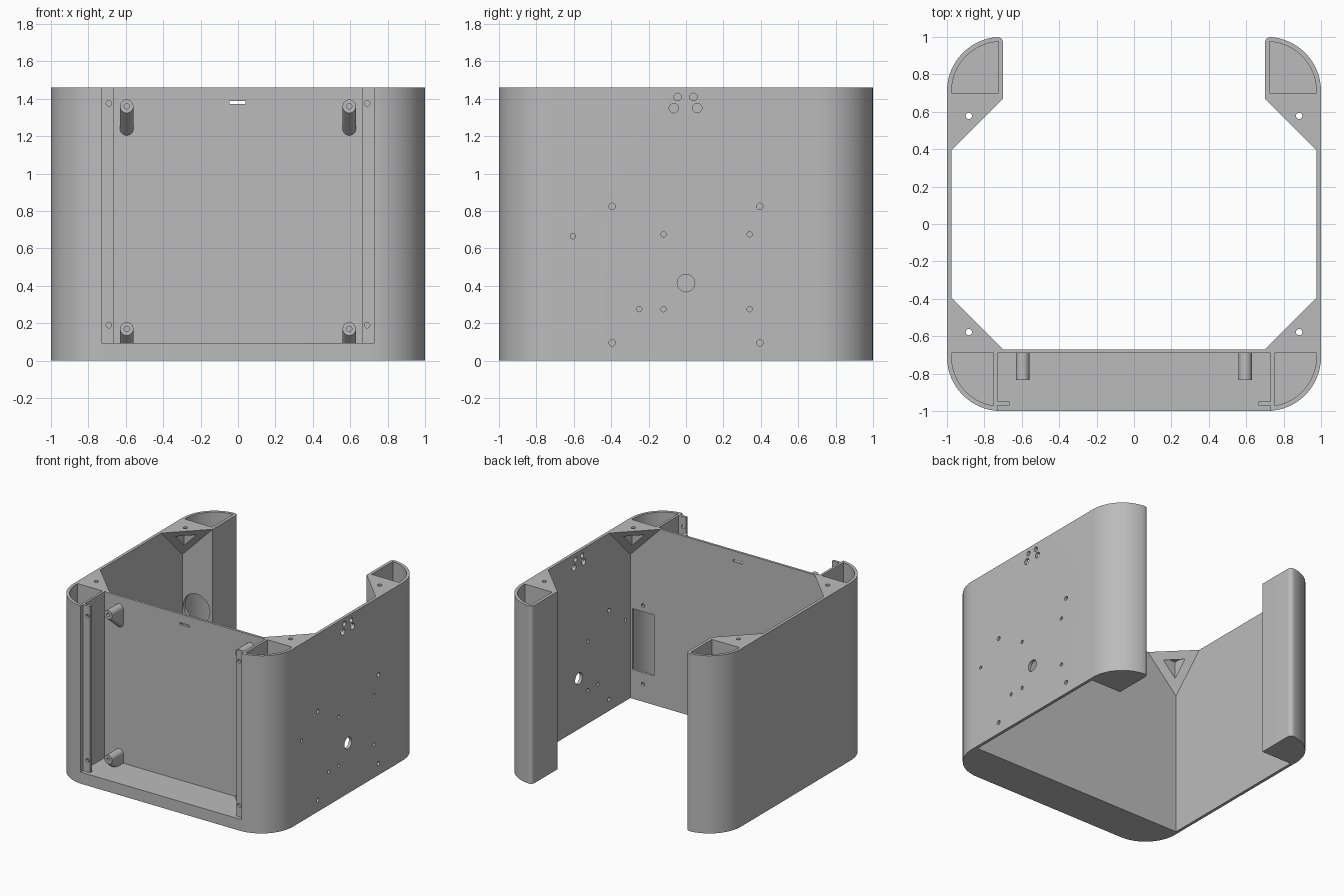
import bpy, bmesh, math
from mathutils import Matrix, Vector

if "Cube" in bpy.data.objects:
    bpy.data.objects.remove(bpy.data.objects["Cube"])

H = 1.46
grey = bpy.data.materials.new("plain grey")
grey.diffuse_color = (0.5, 0.5, 0.5, 1)
grey.use_nodes = True
grey.node_tree.nodes["Principled BSDF"].inputs["Base Color"].default_value = grey.diffuse_color


def arc(cx, cy, r, a0, a1, n=16):
    return [(cx + r * math.cos(math.radians(a0 + (a1 - a0) * i / n)),
             cy + r * math.sin(math.radians(a0 + (a1 - a0) * i / n))) for i in range(n + 1)]


def make(name, bm):
    bmesh.ops.recalc_face_normals(bm, faces=bm.faces)
    me = bpy.data.meshes.new(name)
    bm.to_mesh(me)
    bm.free()
    ob = bpy.data.objects.new(name, me)
    bpy.context.collection.objects.link(ob)
    me.materials.append(grey)
    return ob


def prism(name, pts, z0, z1):
    bm = bmesh.new()
    f = bm.faces.new([bm.verts.new((x, y, z0)) for x, y in pts])
    g = bmesh.ops.extrude_face_region(bm, geom=[f])["geom"]
    bmesh.ops.translate(bm, vec=(0, 0, z1 - z0),
                        verts=[v for v in g if isinstance(v, bmesh.types.BMVert)])
    return make(name, bm)


def box(name, x0, x1, y0, y1, z0, z1):
    return prism(name, [(x0, y0), (x1, y0), (x1, y1), (x0, y1)], z0, z1)


def rod(name, center, r, depth, axis):
    bm = bmesh.new()
    rot = Vector((0, 0, 1)).rotation_difference(Vector(axis)).to_matrix().to_4x4()
    bmesh.ops.create_cone(bm, cap_ends=True, segments=24, radius1=r, radius2=r, depth=depth,
                          matrix=Matrix.Translation(center) @ rot)
    return make(name, bm)


def hull(name, pts):
    bm = bmesh.new()
    for p in pts:
        bm.verts.new(p)
    r = bmesh.ops.convex_hull(bm, input=bm.verts)
    junk = set(r["geom_interior"]) | set(r["geom_unused"])
    bmesh.ops.delete(bm, geom=[v for v in junk if isinstance(v, bmesh.types.BMVert)])
    return make(name, bm)


def cut(ob, cutter):
    m = ob.modifiers.new("cut", 'BOOLEAN')
    m.operation, m.solver, m.object = 'DIFFERENCE', 'EXACT', cutter
    with bpy.context.temp_override(object=ob, active_object=ob, selected_objects=[ob]):
        bpy.ops.object.modifier_apply(modifier=m.name)
    bpy.data.objects.remove(cutter)


def flip(pts, s):
    return [(s * x, y) for x, y in pts]


# Shell: C-shaped outline with rounded corners, mirrored about x = 0
half = arc(.71, -.71, .29, -90, 0) + arc(.71, .71, .29, 0, 86) + arc(.73, .969, .03, 95, 180, 6)
half += [(.70, .67), (.975, .67), (.975, -.67)]
shell = prism("shell", half + flip(half[::-1], -1), 0, H)

# Front bay, open at the front and top
cut(shell, box("bay_cutter", -.73, .73, -1.2, -.69, .095, 2))

# Hollow corner columns
front_pocket = [(.75, -.69), (.975, -.69)] + arc(.71, -.71, .265, 0, -81.3)
rear_pocket = [(.725, .70), (.975, .70)] + arc(.71, .71, .265, 0, 86.7)
for s in (1, -1):
    for pocket in (front_pocket, rear_pocket):
        cut(shell, prism("pocket_cutter", flip(pocket, s), .03, 2))

# Holes in the right wall: y, z, radius
for y, z, r in [(-.045, 1.41, .02), (.04, 1.41, .02), (-.065, 1.35, .025), (.06, 1.35, .025),
                (-.395, .825, .017), (.395, .825, .017), (-.395, .095, .017), (.395, .095, .017),
                (-.605, .665, .014), (-.12, .675, .014), (.34, .675, .014), (0, .415, .047),
                (-.25, .275, .014), (-.12, .275, .014), (.34, .275, .014)]:
    cut(shell, rod("hole_cutter", (1, y, z), r, .1, (1, 0, 0)))

# Socket opening with its screw holes, cable hole, and slot in the front plate
cut(shell, box("socket_cutter", .76, .955, -.75, -.6, .24, .74))
for z in (.145, .79):
    cut(shell, rod("hole_cutter", (.86, -.68, z), .015, .1, (0, 1, 0)))
cut(shell, rod("cable_cutter", (-.845, .68, .77), .12, .1, (0, 1, 0)))
cut(shell, box("slot_cutter", -.045, .04, -.75, -.6, 1.372, 1.388))
parts = [shell]

for sx, side in ((1, "right"), (-1, "left")):
    # Top gussets: tapered into the corner, hollow below, screw hole through the top
    for sy, end in ((1, "rear"), (-1, "front")):
        a, b, c = (.975, .67), (.70, .67), (.975, .395)
        tri = [(sx * x, sy * y) for x, y in (a, b, c)]
        g = hull(f"{end}_{side}_gusset",
                 [(x, y, H) for x, y in tri] + [(tri[0][0], tri[0][1], H - .28)])
        mx, my = sx * .883, sy * .578
        inner = [(mx + (x - mx) * .42, my + (y - my) * .42) for x, y in tri]
        cut(g, prism("hollow_cutter", inner, 1, H - .03))
        cut(g, rod("hole_cutter", (mx, my, H), .017, .2, (0, 0, 1)))
        parts.append(g)

    # Front mounting rails with screw holes
    x0, x1 = sorted((sx * .665, sx * .73))
    rail = box(f"{side}_rail", x0, x1, -.97, -.948, .095, H)
    for z in (.19, 1.375):
        cut(rail, rod("hole_cutter", (sx * .69, -.96, z), .015, .2, (0, 1, 0)))
    parts.append(rail)

    # Screw posts with a sloping support underneath
    for z, level in ((.17, "lower"), (1.36, "upper")):
        ring = arc(sx * .595, z, .036, 0, 360, 24)[:-1]
        post = hull(f"{level}_{side}_post",
                    [(x, -.835, h) for x, h in ring] + [(x, -.69, h) for x, h in ring]
                    + [(x, -.69, h - .12) for x, h in ring])
        if level == "lower":
            cut(post, box("floor_cutter", -1, 1, -1, -.5, -.2, .095))
        cut(post, rod("hole_cutter", (sx * .595, -.835, z), .014, .2, (0, 1, 0)))
        parts.append(post)

# Smooth curved walls, crisp edges
for ob in parts:
    ob.data.shade_smooth()
    ob.data.set_sharp_from_angle(angle=math.radians(30))
